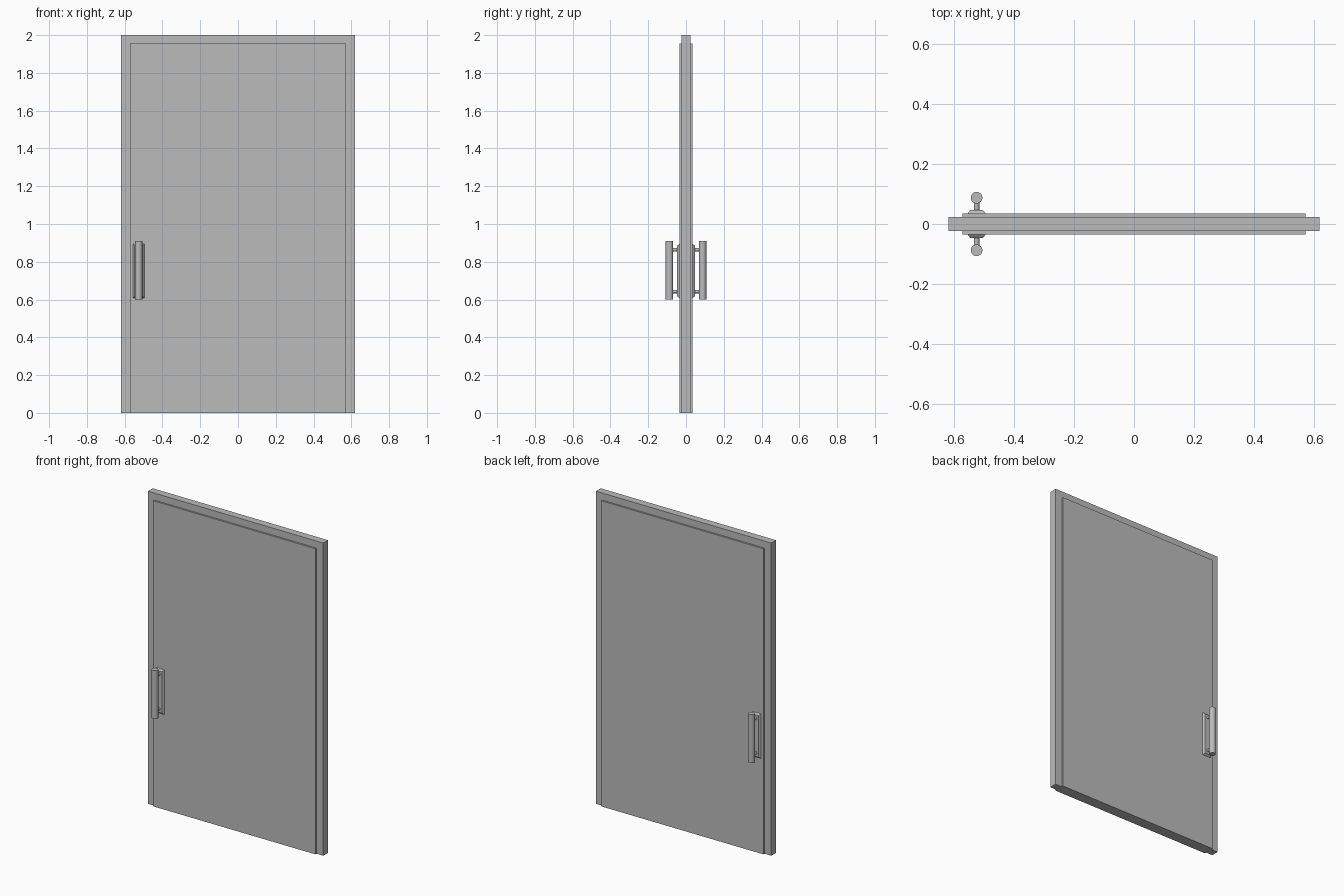
import bpy
import bmesh
from mathutils import Matrix, Vector

cube = bpy.data.objects.get("Cube")
if cube:
    bpy.data.objects.remove(cube, do_unlink=True)

grey = bpy.data.materials.new("plain_grey")
grey.use_nodes = True
colour = (0.5, 0.5, 0.5, 1)
grey.diffuse_color = colour
grey.node_tree.nodes["Principled BSDF"].inputs["Base Color"].default_value = colour


def finish(name, bm, smooth=False):
    mesh = bpy.data.meshes.new(name)
    bm.to_mesh(mesh)
    bm.free()
    mesh.materials.append(grey)
    obj = bpy.data.objects.new(name, mesh)
    bpy.context.collection.objects.link(obj)
    if smooth:
        bpy.ops.object.select_all(action="DESELECT")
        obj.select_set(True)
        bpy.context.view_layer.objects.active = obj
        bpy.ops.object.shade_smooth_by_angle()
    return obj


def box(name, low, high, inset_side=0, inset=0.0):
    """Box between two corners; optionally shrink its face on one y side."""
    low, high = Vector(low), Vector(high)
    size, centre = high - low, (low + high) / 2
    bm = bmesh.new()
    bmesh.ops.create_cube(bm, size=1)
    for v in bm.verts:
        shrink = inset if v.co.y * inset_side > 0 else 0
        for axis in range(3):
            side = 1 if v.co[axis] > 0 else -1
            v.co[axis] = centre[axis] + side * (size[axis] / 2 - (shrink if axis != 1 else 0))
    return finish(name, bm)


def rod(name, start, end, radius, sides):
    start, end = Vector(start), Vector(end)
    axis = end - start
    turn = axis.to_track_quat("Z", "Y").to_matrix().to_4x4()
    bm = bmesh.new()
    bmesh.ops.create_cone(bm, cap_ends=True, segments=sides, radius1=radius, radius2=radius,
                          depth=axis.length, matrix=Matrix.Translation((start + end) / 2) @ turn)
    return finish(name, bm, smooth=True)


# Surround and the thicker door leaf
box("door_frame", (-0.62, -0.024, 0), (0.62, 0.024, 2))
box("door_leaf", (-0.573, -0.035, 0), (0.573, 0.035, 1.955))

# Matching pull handles on both faces
handle_x = -0.526
for label, side in (("front", -1), ("back", 1)):
    ys = sorted((side * 0.034, side * 0.047))
    box(label + "_handle_plate", (handle_x - 0.031, ys[0], 0.608),
        (handle_x + 0.031, ys[1], 0.895), side, 0.01)
    for place, z in (("lower", 0.642), ("upper", 0.864)):
        rod(label + "_" + place + "_post", (handle_x, side * 0.045, z),
            (handle_x, side * 0.085, z), 0.009, 16)
    rod(label + "_handle_bar", (handle_x, side * 0.088, 0.6),
        (handle_x, side * 0.088, 0.91), 0.0195, 32)
